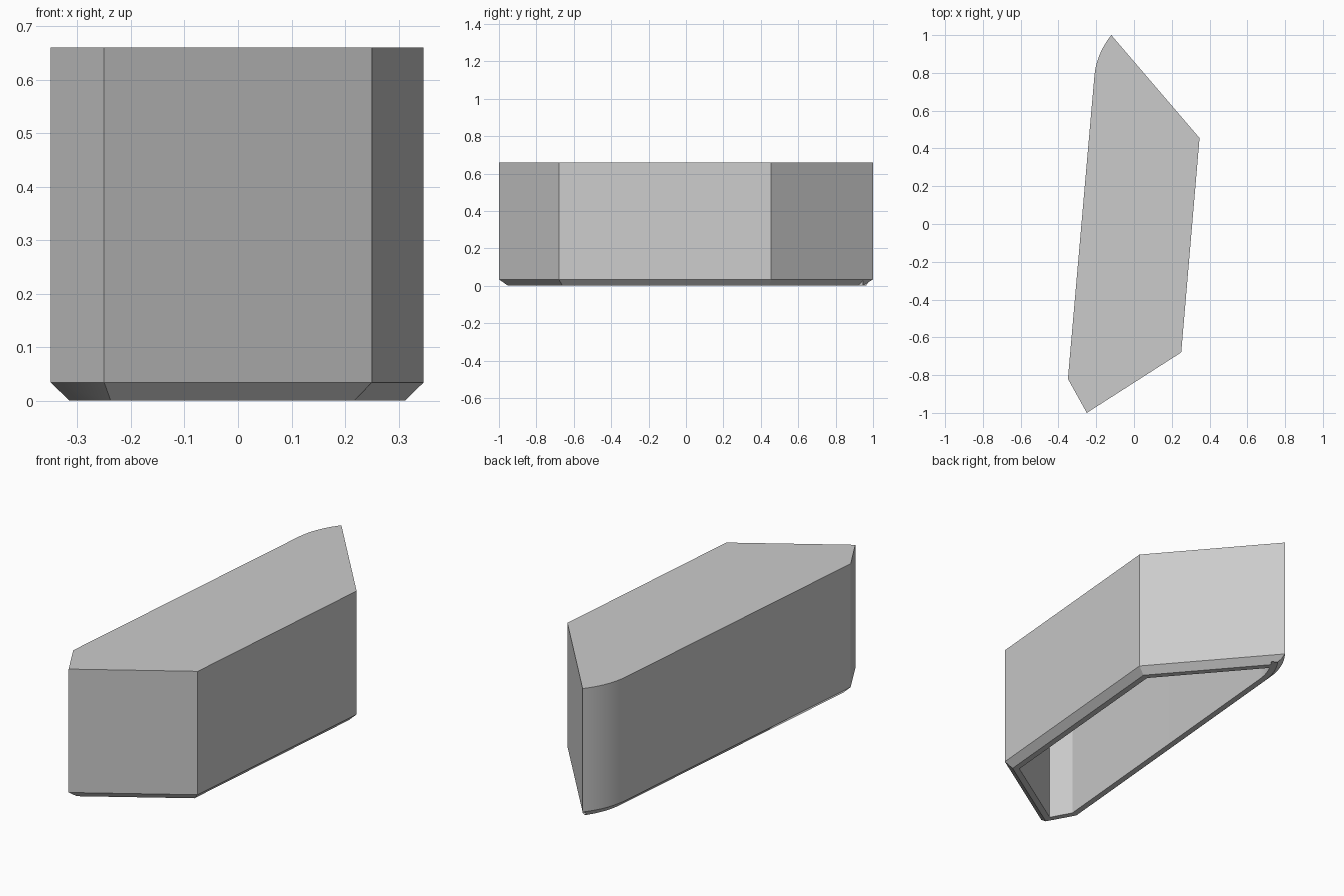
import bpy, bmesh, math
from mathutils import Vector

cube = bpy.data.objects.get("Cube")
if cube:
    bpy.data.objects.remove(cube)

HEIGHT, BEVEL, WALL = 0.66, 0.034, 0.064

# Footprint, counter-clockwise: straight corners, then a rounded run into the left side
outline = [Vector(p) for p in ((-0.35, -0.82), (-0.25, -1), (0.25, -0.68), (0.347, 0.455))]
tip, control, end = Vector((-0.12, 1)), Vector((-0.2, 0.9)), Vector((-0.21, 0.78))
STEPS = 12
for i in range(STEPS + 1):
    t = i / STEPS
    outline.append(tip * (1 - t) ** 2 + control * 2 * t * (1 - t) + end * t * t)


def inset(points, d):
    """Move every side of the outline inward by d with mitred corners."""
    result = []
    for i, p in enumerate(points):
        a = (p - points[i - 1]).normalized()
        b = (points[(i + 1) % len(points)] - p).normalized()
        na, nb = Vector((-a.y, a.x)), Vector((-b.y, b.x))
        result.append(p + (na + nb) * d / (1 + na.dot(nb)))
    return result


# Shell: lid, outer wall, bevelled foot, flat rim, inner wall, ceiling
levels = [(0, HEIGHT), (0, BEVEL), (BEVEL, 0), (WALL, 0), (WALL, HEIGHT - WALL)]
bm = bmesh.new()
rings = [[bm.verts.new((p.x, p.y, z)) for p in inset(outline, d)] for d, z in levels]
bm.faces.new(rings[0])
bm.faces.new(rings[-1])
n = len(outline)
for upper, lower in zip(rings, rings[1:]):
    for i in range(n):
        j = (i + 1) % n
        bm.faces.new((upper[i], lower[i], lower[j], upper[j]))
bmesh.ops.recalc_face_normals(bm, faces=bm.faces)

mesh = bpy.data.meshes.new("hollow_cover")
bm.to_mesh(mesh)
bm.free()
cover = bpy.data.objects.new("hollow_cover", mesh)
bpy.context.collection.objects.link(cover)

# Plain grey
grey = bpy.data.materials.new("light_grey")
grey.use_nodes = True
colour = (0.6, 0.6, 0.6, 1)
grey.diffuse_color = colour
grey.node_tree.nodes["Principled BSDF"].inputs["Base Color"].default_value = colour
mesh.materials.append(grey)

# Smooth the rounded corner, keep the edges sharp
bpy.ops.object.select_all(action="DESELECT")
cover.select_set(True)
bpy.context.view_layer.objects.active = cover
bpy.ops.object.shade_smooth_by_angle(angle=math.radians(30))
